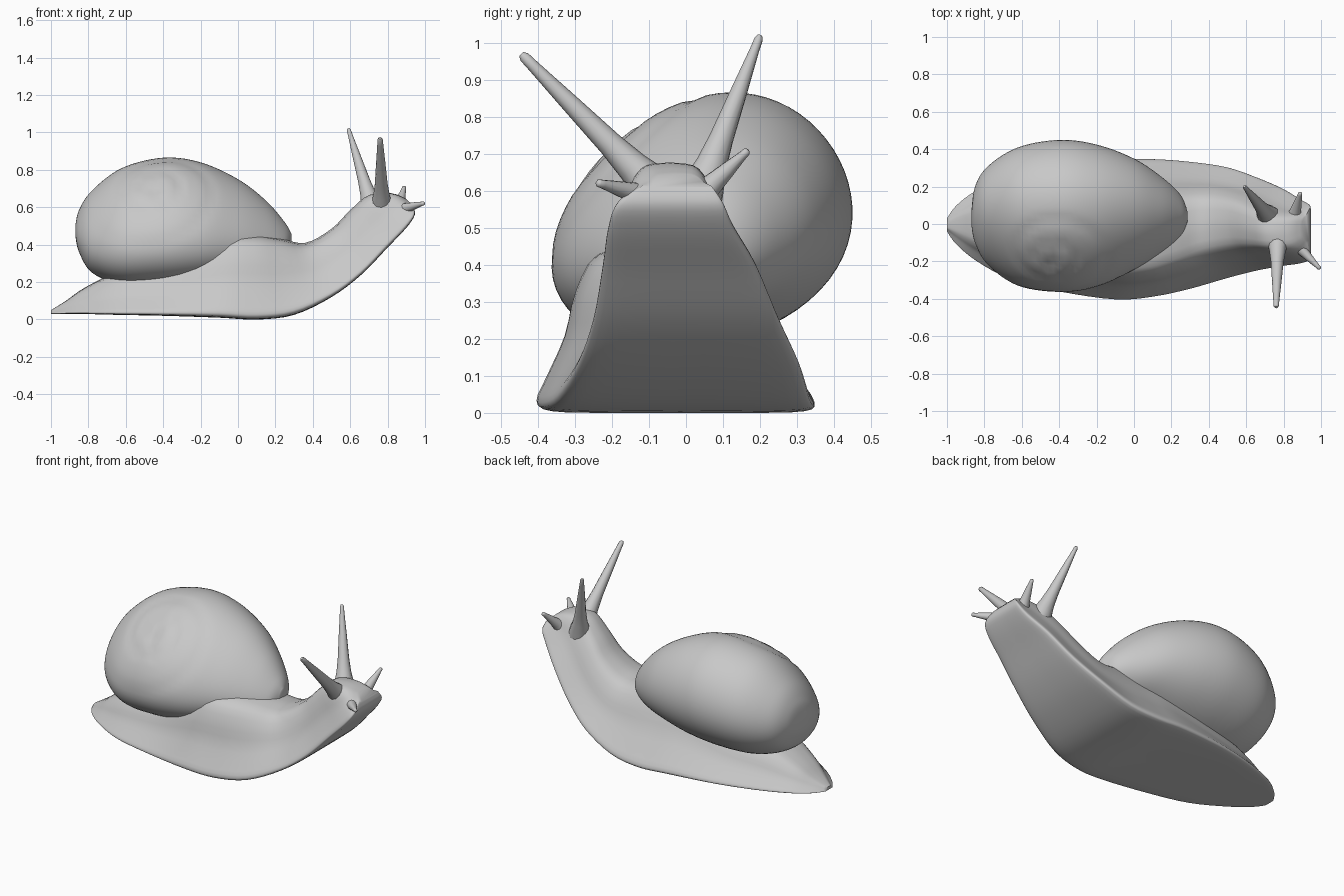
import bpy, bmesh, math
from mathutils import Vector

cube = bpy.data.objects.get("Cube")
if cube:
    bpy.data.objects.remove(cube, do_unlink=True)

grey = bpy.data.materials.new("plain grey")
grey.use_nodes = True
GREY = (0.58, 0.58, 0.58, 1)
grey.diffuse_color = GREY
grey.node_tree.nodes["Principled BSDF"].inputs["Base Color"].default_value = GREY


def smooth_rows(rows, steps):
    """Resample a table of numbers with a Catmull-Rom spline."""
    out = []
    last = len(rows) - 1
    for i in range(last):
        a, b = rows[max(i - 1, 0)], rows[i]
        c, d = rows[i + 1], rows[min(i + 2, last)]
        for s in range(steps):
            t = s / steps
            out.append([0.5 * (2 * q + (r - p) * t + (2 * p - 5 * q + 4 * r - w) * t * t
                               + (3 * q - p - 3 * r + w) * t ** 3)
                        for p, q, r, w in zip(a, b, c, d)])
    return out + [list(rows[-1])]


def loft(name, rings, angle=55):
    """Skin closed rings of points, capping both ends."""
    bm = bmesh.new()
    loops = [[bm.verts.new(p) for p in ring] for ring in rings]
    n = len(loops[0])
    for a, b in zip(loops, loops[1:]):
        for i in range(n):
            j = (i + 1) % n
            bm.faces.new((a[i], a[j], b[j], b[i]))
    bm.faces.new(loops[0])
    bm.faces.new(loops[-1])
    bmesh.ops.recalc_face_normals(bm, faces=bm.faces)
    mesh = bpy.data.meshes.new(name)
    bm.to_mesh(mesh)
    bm.free()
    mesh.materials.append(grey)
    obj = bpy.data.objects.new(name, mesh)
    bpy.context.collection.objects.link(obj)
    bpy.ops.object.select_all(action="DESELECT")
    obj.select_set(True)
    bpy.context.view_layer.objects.active = obj
    bpy.ops.object.shade_smooth_by_angle(angle=math.radians(angle))
    return obj


# Body: sole x, sole z, back x, back z, right edge y, left edge y, lean of the back
body_rows = [
    (-1.0, .03, -1.0, .05, -.04, .03, 0),
    (-.95, .03, -.92, .10, -.11, .10, 0),
    (-.84, .03, -.82, .17, -.20, .18, 0),
    (-.65, .025, -.65, .25, -.30, .25, 0),
    (-.4, .02, -.4, .31, -.36, .31, -.01),
    (-.1, .01, -.1, .44, -.40, .345, -.05),
    (.1, 0, .08, .455, -.385, .35, -.06),
    (.3, .025, .22, .435, -.345, .335, -.04),
    (.5, .12, .36, .41, -.29, .305, -.015),
    (.66, .24, .5, .485, -.25, .25, 0),
    (.8, .385, .6, .585, -.225, .19, 0),
    (.9, .49, .70, .665, -.21, .13, 0),
    (.945, .56, .82, .675, -.185, .10, 0),
    (.935, .61, .9, .645, -.12, .07, 0),
]
# Half section: share of the half width, share of the height
half = [(0, 0), (.55, 0), (.92, .01), (1, .06), (.91, .2), (.74, .45), (.62, .72), (.42, .94), (0, 1)]
half = smooth_rows(half, 3)
section = half + [(-u, v) for u, v in half[-2:0:-1]]

body_rings = []
for sx, sz, bx, bz, right, left, lean in smooth_rows(body_rows, 4):
    mid, wide = (left + right) / 2, (left - right) / 2
    body_rings.append([(sx + (bx - sx) * v, mid + wide * u + lean * v, sz + (bz - sz) * v)
                       for u, v in section])
loft("body", body_rings)

# Shell: x, right y, left y, bottom z, top z
shell_rows = [
    (-.87, .00, .06, .45, .50),
    (-.85, -.10, .20, .36, .585),
    (-.78, -.22, .31, .25, .69),
    (-.62, -.33, .41, .185, .81),
    (-.4, -.365, .45, .18, .865),
    (-.2, -.335, .425, .20, .84),
    (0, -.245, .35, .24, .75),
    (.15, -.155, .25, .27, .635),
    (.25, -.07, .155, .32, .52),
    (.285, .01, .07, .39, .46),
]
apex = Vector((-.44, -.19, .73))
core = Vector((-.4, .04, .5))


def coil(p):
    """Press a spiral groove into the shell around its apex."""
    d = p - apex
    a, b = d.x, d.dot(Vector((0, .8, .6)))
    r = max(d.length, .02)
    if r > .42:
        return p
    turn = math.atan2(b, a) / math.tau + math.log(r / .3) / math.log(2.3)
    gap = turn - round(turn)
    depth = .05 * math.exp(-gap * gap / .012) * (1 - r / .42)
    return p + (core - p) * depth


shell_rings = []
for x, right, left, low, high in smooth_rows(shell_rows, 7):
    ring = []
    for i in range(64):
        t = math.tau * i / 64
        # the right flank sags lower than the left one
        skew = .2 - .15 * math.cos(t)
        y = (left + right) / 2 + (left - right) / 2 * math.cos(t - skew)
        z = (low + high) / 2 + (high - low) / 2 * math.sin(t)
        ring.append(coil(Vector((x, y, z))))
    shell_rings.append(ring)
loft("shell", shell_rings)


def feeler(name, base, tip, thick, end):
    """Tapered stalk with a flared root and a blunt tip."""
    base, tip = Vector(base), Vector(tip)
    turn = (tip - base).to_track_quat("Z", "Y")
    profile = [(0, thick * 2.2), (.14, thick * 1.8), (.27, thick * 1.3), (.42, thick),
               (.68, (thick + end) / 2), (.92, end), (.98, end * .9), (1, end * .5)]
    rings = []
    for f, r in profile:
        c = base.lerp(tip, f)
        rings.append([c + turn @ Vector((r * math.cos(math.tau * k / 12),
                                         r * math.sin(math.tau * k / 12), 0)) for k in range(12)])
    loft(name, rings)


feeler("right_eye_stalk", (.77, -.03, .55), (.76, -.445, .97), .034, .016)
feeler("left_eye_stalk", (.735, .02, .54), (.59, .2, 1.02), .033, .013)
feeler("right_feeler", (.81, -.05, .57), (.995, -.24, .622), .03, .012)
feeler("left_feeler", (.845, 0, .55), (.89, .168, .71), .03, .012)
